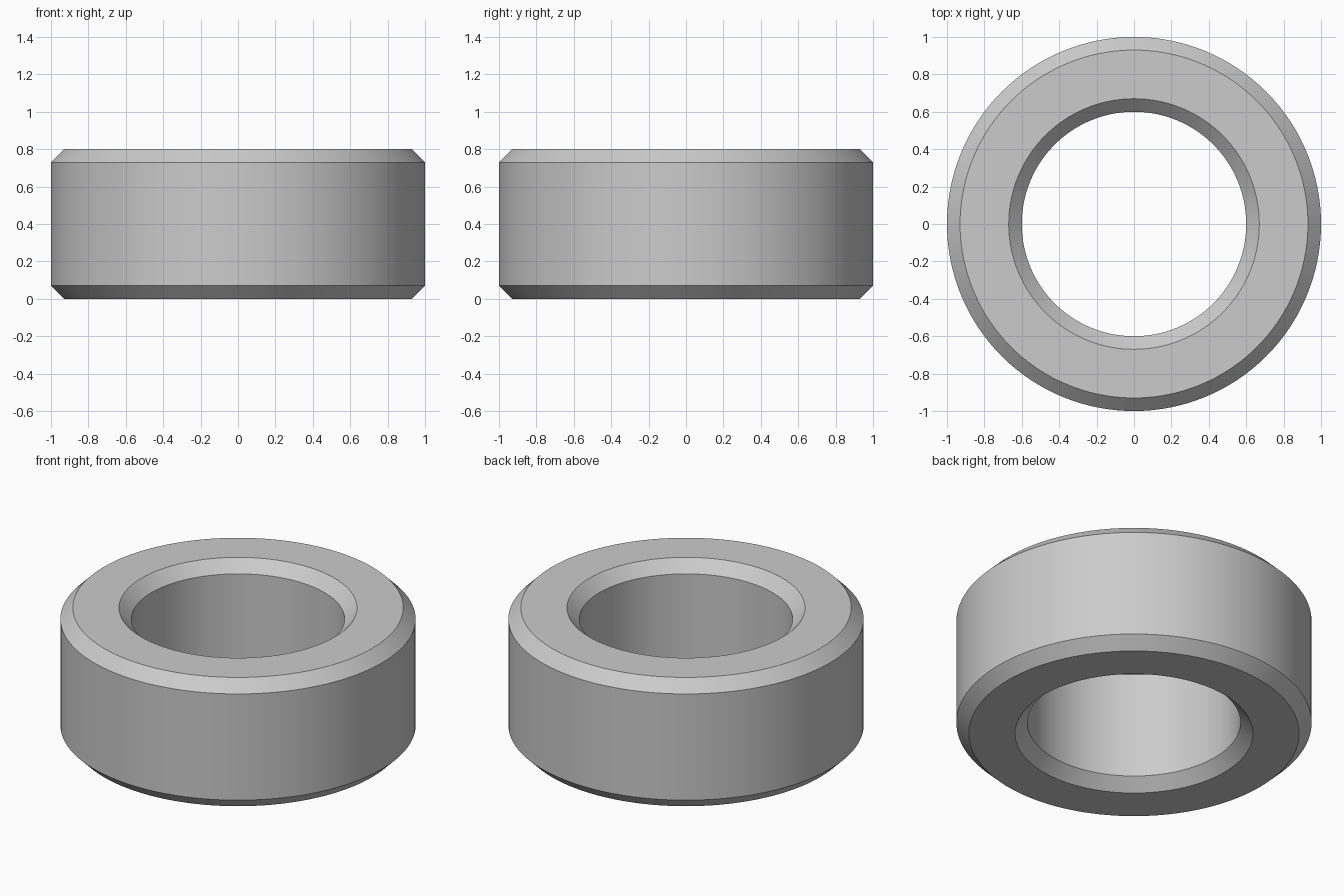
import bpy
import bmesh
import math
from mathutils import Matrix

cube = bpy.data.objects.get("Cube")
if cube:
    bpy.data.objects.remove(cube, do_unlink=True)

OUTER, BORE, HEIGHT, CHAMFER = 1.0, 0.6, 0.8, 0.07
SEGMENTS = 128

# Plain grey metal
grey = bpy.data.materials.new("grey_metal")
grey.use_nodes = True
colour = (0.6, 0.6, 0.6, 1.0)
grey.diffuse_color = colour
grey.node_tree.nodes["Principled BSDF"].inputs["Base Color"].default_value = colour

# Chamfered rectangular cross-section, from the bottom outer edge round to the bore
profile = [
    (OUTER - CHAMFER, 0), (OUTER, CHAMFER),
    (OUTER, HEIGHT - CHAMFER), (OUTER - CHAMFER, HEIGHT),
    (BORE + CHAMFER, HEIGHT), (BORE, HEIGHT - CHAMFER),
    (BORE, CHAMFER), (BORE + CHAMFER, 0),
]

# Revolve the section into a closed ring
bm = bmesh.new()
rings = []
for i in range(SEGMENTS):
    turn = Matrix.Rotation(math.tau * i / SEGMENTS, 3, "Z")
    rings.append([bm.verts.new(turn @ bm.verts.new((r, 0, z)).co) for r, z in profile])
bmesh.ops.delete(bm, geom=[v for v in bm.verts if v not in {p for ring in rings for p in ring}],
                 context="VERTS")
for i, ring in enumerate(rings):
    following = rings[(i + 1) % SEGMENTS]
    for j in range(len(profile)):
        k = (j + 1) % len(profile)
        bm.faces.new((ring[j], following[j], following[k], ring[k]))
bmesh.ops.recalc_face_normals(bm, faces=bm.faces)

mesh = bpy.data.meshes.new("chamfered_ring")
bm.to_mesh(mesh)
bm.free()
mesh.materials.append(grey)
ring_object = bpy.data.objects.new("chamfered_ring", mesh)
bpy.context.collection.objects.link(ring_object)

# Smooth round walls, crisp chamfer edges
bpy.ops.object.select_all(action="DESELECT")
ring_object.select_set(True)
bpy.context.view_layer.objects.active = ring_object
bpy.ops.object.shade_smooth_by_angle(angle=math.radians(30))
